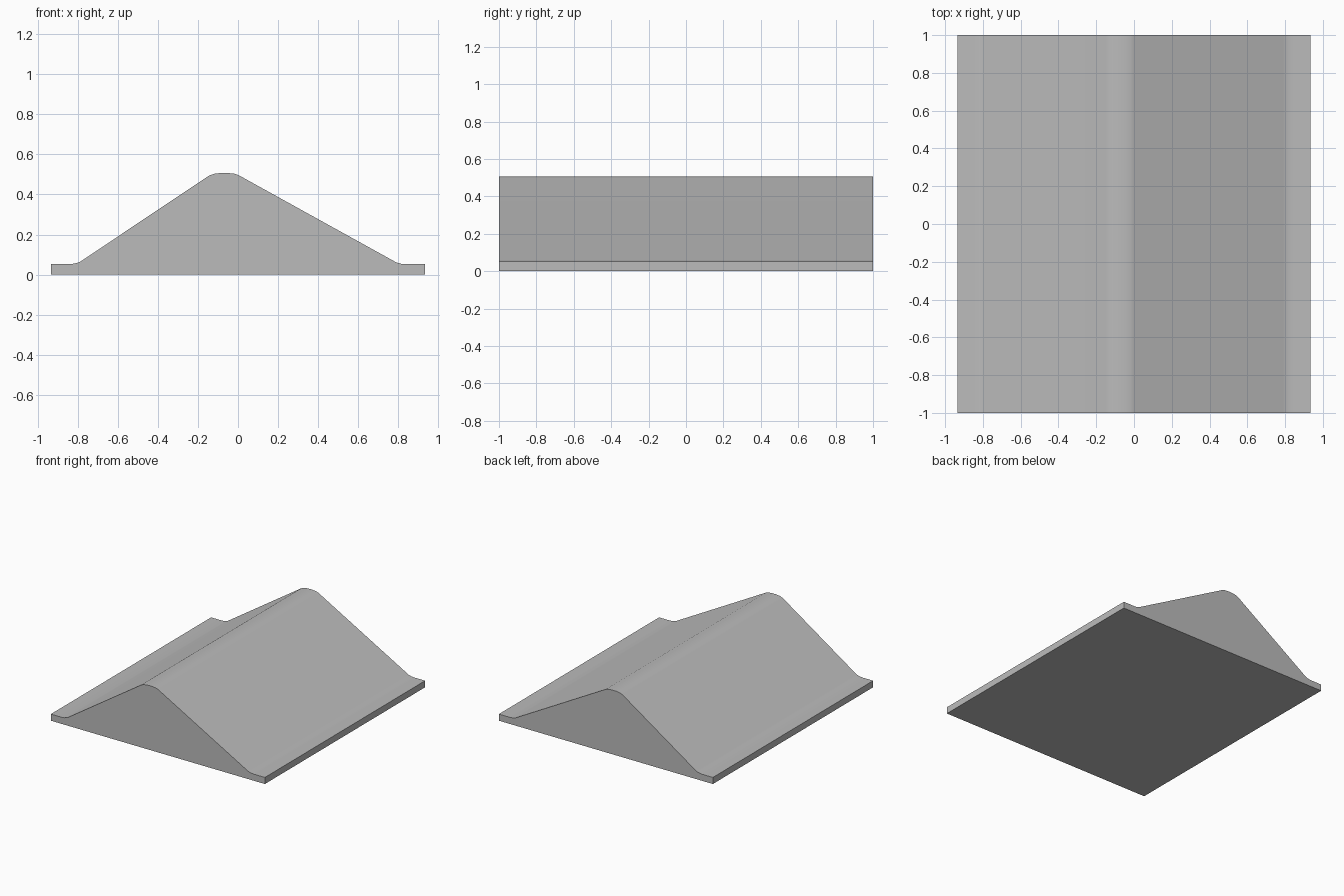
import bpy
import bmesh
from math import radians

cube = bpy.data.objects.get("Cube")
if cube:
    bpy.data.objects.remove(cube, do_unlink=True)

# Plain grey surface
grey = bpy.data.materials.new("light_grey")
grey.use_nodes = True
colour = (0.5, 0.5, 0.5, 1)
grey.diffuse_color = colour
grey.node_tree.nodes["Principled BSDF"].inputs["Base Color"].default_value = colour

# Cross-section: flat toes, softened bends and an off-centre crest
profile = [
    (-0.935, 0), (0.935, 0), (0.935, 0.052),
    (0.84, 0.052), (0.815, 0.054), (0.79, 0.061),
    (0, 0.498), (-0.02, 0.504), (-0.05, 0.507),
    (-0.09, 0.507), (-0.12, 0.503), (-0.145, 0.494),
    (-0.79, 0.063), (-0.815, 0.055), (-0.84, 0.052),
    (-0.935, 0.052),
]

# Sweep the cross-section along the ridge
bm = bmesh.new()
end_face = bm.faces.new([bm.verts.new((x, -1, z)) for x, z in profile])
swept = bmesh.ops.extrude_face_region(bm, geom=[end_face], use_keep_orig=True)
verts = [v for v in swept["geom"] if isinstance(v, bmesh.types.BMVert)]
bmesh.ops.translate(bm, verts=verts, vec=(0, 2, 0))
bmesh.ops.recalc_face_normals(bm, faces=bm.faces)

mesh = bpy.data.meshes.new("ridge_mound")
bm.to_mesh(mesh)
bm.free()
mesh.materials.append(grey)
mound = bpy.data.objects.new("ridge_mound", mesh)
bpy.context.collection.objects.link(mound)

# Smooth bends, crisp ends and rims
bpy.ops.object.select_all(action="DESELECT")
mound.select_set(True)
bpy.context.view_layer.objects.active = mound
bpy.ops.object.shade_smooth_by_angle(angle=radians(35))
